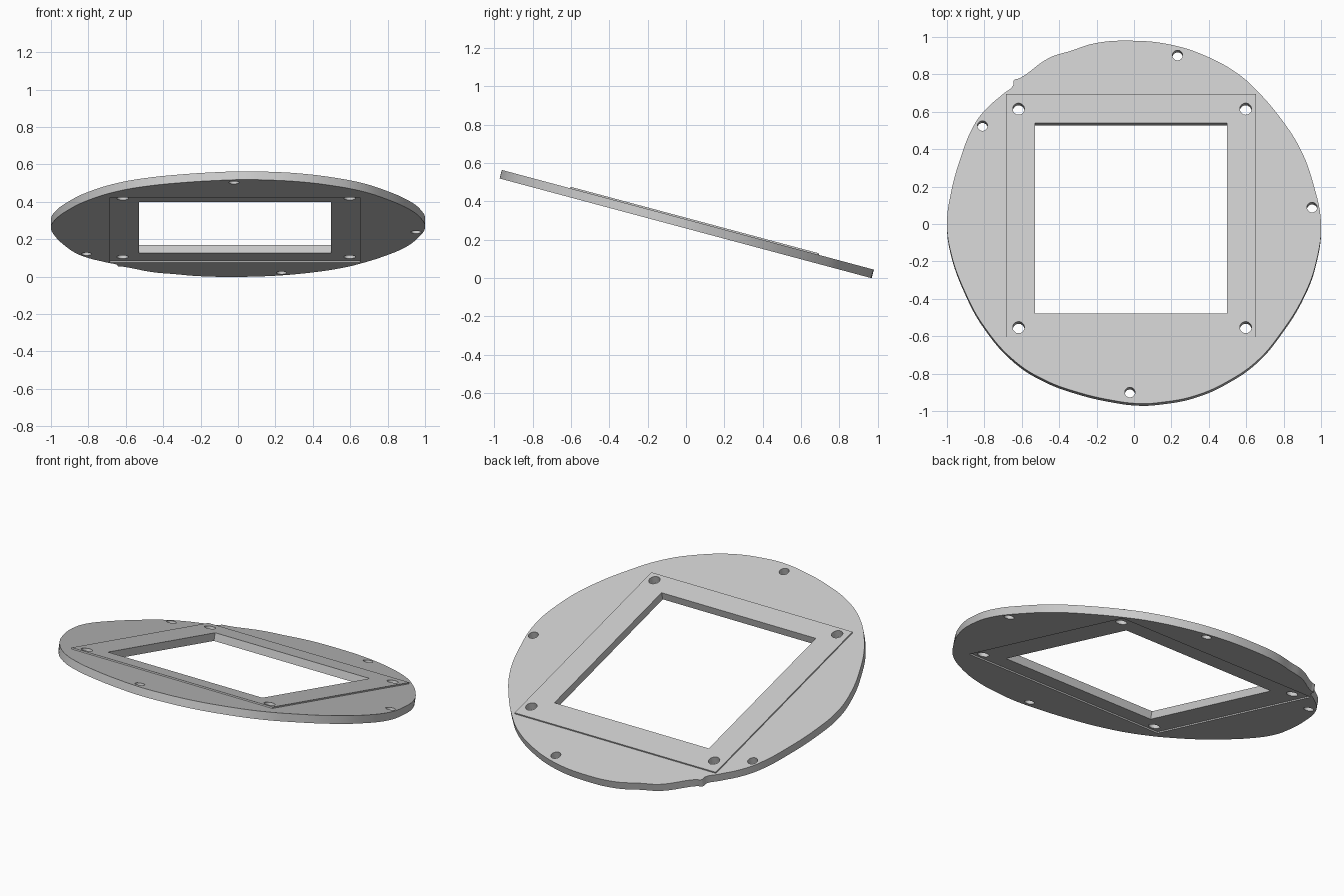
import bpy
import bmesh
from math import radians, cos, sin, tau
from mathutils import Matrix

cube = bpy.data.objects.get("Cube")
if cube:
    bpy.data.objects.remove(cube, do_unlink=True)

TILT = radians(15)
THICKNESS = 0.046
CENTRE_HEIGHT = 0.306
PANEL_LIFT = 0.008

grey = bpy.data.materials.new("light_grey")
grey.use_nodes = True
colour = (0.6, 0.6, 0.6, 1)
grey.diffuse_color = colour
grey.node_tree.nodes["Principled BSDF"].inputs["Base Color"].default_value = colour


def rectangle(left, right, front, back):
    return [(left, front), (right, front), (right, back), (left, back)]


def circle(centre, radius, count=8):
    return [(centre[0] + radius * cos(tau * i / count),
             centre[1] + radius * sin(tau * i / count)) for i in range(count)]


def add_loop(curve, points, handle):
    """Add a closed loop, given in plan, stretched onto the tilted plane."""
    spline = curve.splines.new("BEZIER")
    spline.bezier_points.add(len(points) - 1)
    spline.use_cyclic_u = True
    spline.resolution_u = 6
    for knot, (x, y) in zip(spline.bezier_points, points):
        knot.co = (x, y / cos(TILT), 0)
        knot.handle_left_type = knot.handle_right_type = handle


def tilted_plate(name, smooth_loops, straight_loops, lift):
    """Fill the loops as one flat plate with holes, then tilt it into place."""
    curve = bpy.data.curves.new(name + "_profile", "CURVE")
    curve.dimensions = "2D"
    curve.fill_mode = "BOTH"
    curve.extrude = THICKNESS / 2
    for points in smooth_loops:
        add_loop(curve, points, "AUTO")
    for points in straight_loops:
        add_loop(curve, points, "VECTOR")
    profile = bpy.data.objects.new(name + "_profile", curve)
    bpy.context.collection.objects.link(profile)
    bpy.context.view_layer.update()
    depsgraph = bpy.context.evaluated_depsgraph_get()
    mesh = bpy.data.meshes.new_from_object(profile.evaluated_get(depsgraph))
    bpy.data.objects.remove(profile, do_unlink=True)

    # Weld the caps to the walls
    bm = bmesh.new()
    bm.from_mesh(mesh)
    bmesh.ops.remove_doubles(bm, verts=bm.verts, dist=0.0001)
    bmesh.ops.recalc_face_normals(bm, faces=bm.faces)
    bm.to_mesh(mesh)
    bm.free()

    mesh.name = name
    mesh.materials.clear()
    mesh.materials.append(grey)
    plate = bpy.data.objects.new(name, mesh)
    bpy.context.collection.objects.link(plate)
    plate.matrix_world = (Matrix.Translation((0, 0, CENTRE_HEIGHT))
                          @ Matrix.Rotation(-TILT, 4, "X")
                          @ Matrix.Translation((0, 0, lift - THICKNESS / 2)))
    bpy.ops.object.select_all(action="DESELECT")
    plate.select_set(True)
    bpy.context.view_layer.objects.active = plate
    bpy.ops.object.shade_smooth_by_angle(angle=radians(30))
    return plate


# Uneven round rim, with a small step on the back right
rim = [
    (1, 0), (.96, .21), (.89, .4), (.78, .57), (.66, .71), (.56, .8),
    (.38, .9), (.19, .96), (-.02, .98), (-.21, .966), (-.34, .925),
    (-.45, .89), (-.61, .78), (-.642, .768), (-.647, .74), (-.7, .695),
    (-.8, .605), (-.86, .52), (-.93, .345), (-.98, .16), (-1, 0),
    (-.98, -.15), (-.905, -.36), (-.8, -.55), (-.635, -.735),
    (-.475, -.835), (-.315, -.895), (-.13, -.94), (.03, -.96),
    (.14, -.954), (.33, -.917), (.51, -.836), (.66, -.73), (.78, -.59),
    (.915, -.37), (.975, -.2),
]
rim_holes = [(.233, .902), (-.81, .525), (.952, .089), (-.022, -.9)]
panel_edge = rectangle(-.684, .652, -.605, .693)
window = rectangle(-.529, .497, -.48, .537)
panel_holes = rectangle(-.617, .597, -.555, .613)

# Round outer plate with the square opening for the panel
tilted_plate("round_plate",
             [rim] + [circle(c, .027) for c in rim_holes],
             [panel_edge], 0)

# Square panel with a window, sitting slightly proud of the plate
tilted_plate("square_panel",
             [circle(c, .031) for c in panel_holes],
             [panel_edge, window], PANEL_LIFT)
